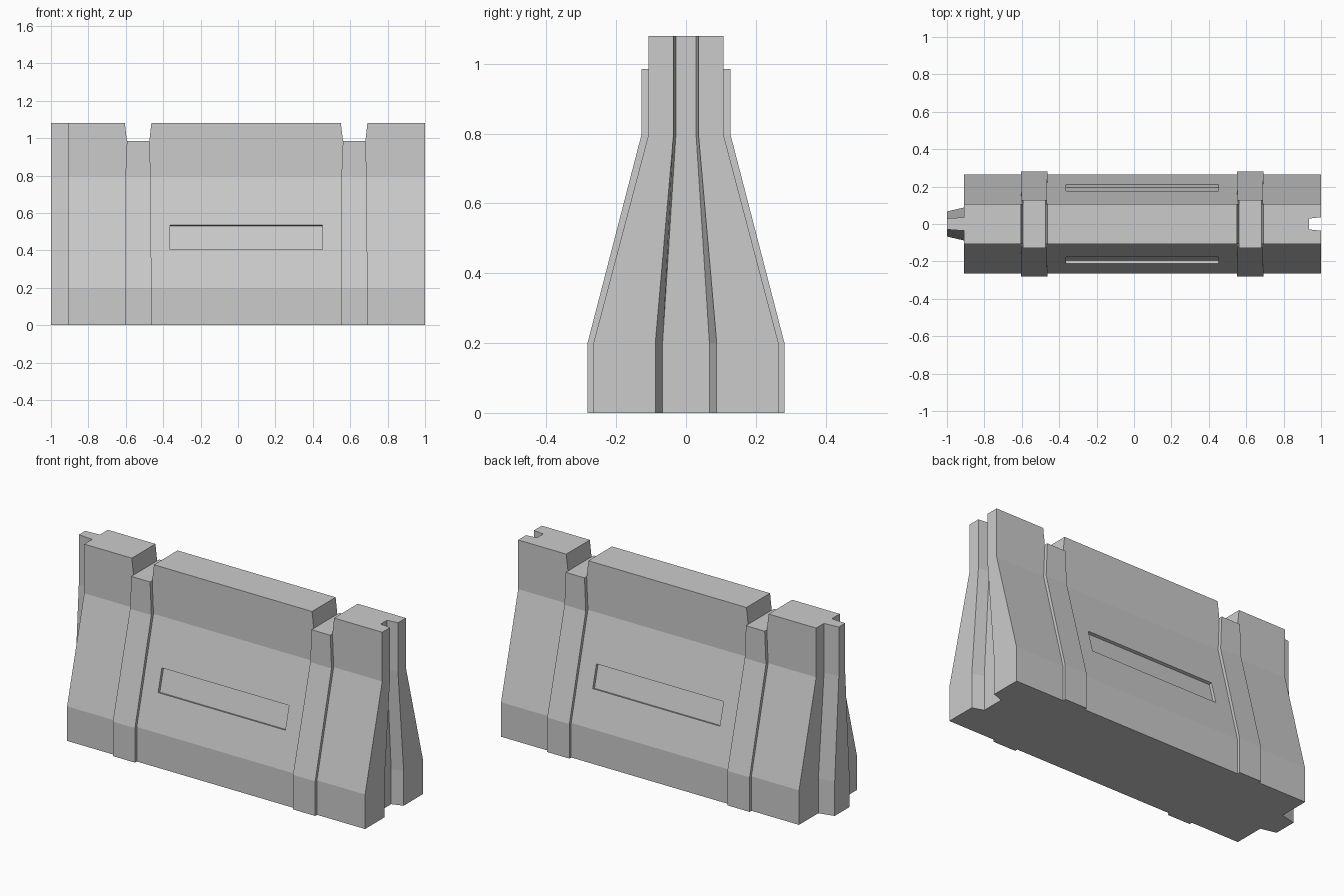
import bpy, bmesh, math
from mathutils import Matrix, Vector

if "Cube" in bpy.data.objects:
    bpy.data.objects.remove(bpy.data.objects["Cube"], do_unlink=True)

concrete = bpy.data.materials.new("concrete_grey")
concrete.use_nodes = True
colour = (0.6, 0.6, 0.6, 1)
concrete.diffuse_color = colour
concrete.node_tree.nodes["Principled BSDF"].inputs["Base Color"].default_value = colour


def finish(name, bm):
    bmesh.ops.recalc_face_normals(bm, faces=bm.faces)
    mesh = bpy.data.meshes.new(name)
    bm.to_mesh(mesh)
    bm.free()
    mesh.materials.append(concrete)
    obj = bpy.data.objects.new(name, mesh)
    bpy.context.collection.objects.link(obj)
    return obj


def loft(name, sections):
    """Skin a stack of (z, outline) sections and cap both ends."""
    bm = bmesh.new()
    rings = [[bm.verts.new((x, y, z)) for x, y in outline] for z, outline in sections]
    n = len(rings[0])
    for low, high in zip(rings, rings[1:]):
        for i in range(n):
            j = (i + 1) % n
            bm.faces.new((low[i], low[j], high[j], high[i]))
    bm.faces.new(rings[0][::-1])
    bm.faces.new(rings[-1])
    return finish(name, bm)


def cut(target, cutter):
    mod = target.modifiers.new("cut", 'BOOLEAN')
    mod.operation = 'DIFFERENCE'
    mod.solver = 'EXACT'
    mod.object = cutter
    bpy.context.view_layer.objects.active = target
    bpy.ops.object.modifier_apply(modifier=mod.name)
    bpy.data.objects.remove(cutter, do_unlink=True)


def rect(x0, x1, w):
    return [(x0, -w), (x1, -w), (x1, w), (x0, w)]


# Barrier body: plan outline with a tongue at one end and a groove at the other
def body_outline(w, root, tip):
    half = [(-1.0, tip), (-0.91, root), (-0.91, w), (1.0, w), (1.0, root), (0.935, tip)]
    return half + [(x, -y) for x, y in reversed(half)]


foot, shoulder, top = 0.2, 0.795, 1.08
wide, narrow = 0.265, 0.108
body = loft("barrier_body", [
    (0, body_outline(wide, 0.088, 0.067)),
    (foot, body_outline(wide, 0.088, 0.067)),
    (shoulder, body_outline(narrow, 0.036, 0.029)),
    (top, body_outline(narrow, 0.036, 0.029)),
])

# Raised bands, each under a tapered slot across the crest
band_top = 0.985
for side, x0, x1 in (("right", -0.605, -0.463), ("left", 0.55, 0.692)):
    cut(body, loft("slot_cutter", [
        (band_top - 0.01, rect(x0 + 0.012, x1 - 0.012, 0.3)),
        (top + 0.01, rect(x0 - 0.001, x1 + 0.001, 0.3)),
    ]))
    loft(side + "_band", [
        (0, rect(x0, x1, 0.282)),
        (foot, rect(x0, x1, 0.282)),
        (shoulder, rect(x0 + 0.003, x1 - 0.003, 0.128)),
        (band_top, rect(x0 + 0.011, x1 - 0.011, 0.128)),
    ])

# Shallow panel sunk square to the slope on both long sides
lean = math.atan((wide - narrow) / (shoulder - foot))
z_mid, depth = 0.47, 0.017
y_mid = wide - (z_mid - foot) * math.tan(lean)
for s in (-1, 1):
    bm = bmesh.new()
    bmesh.ops.create_cube(bm, size=1)
    size = Matrix.Diagonal((0.815, depth * 2, 0.13 / math.cos(lean), 1))
    place = Matrix.Translation(Vector((0.043, s * y_mid, z_mid)))
    bm.transform(place @ Matrix.Rotation(s * lean, 4, 'X') @ size)
    cut(body, finish("panel_cutter", bm))
